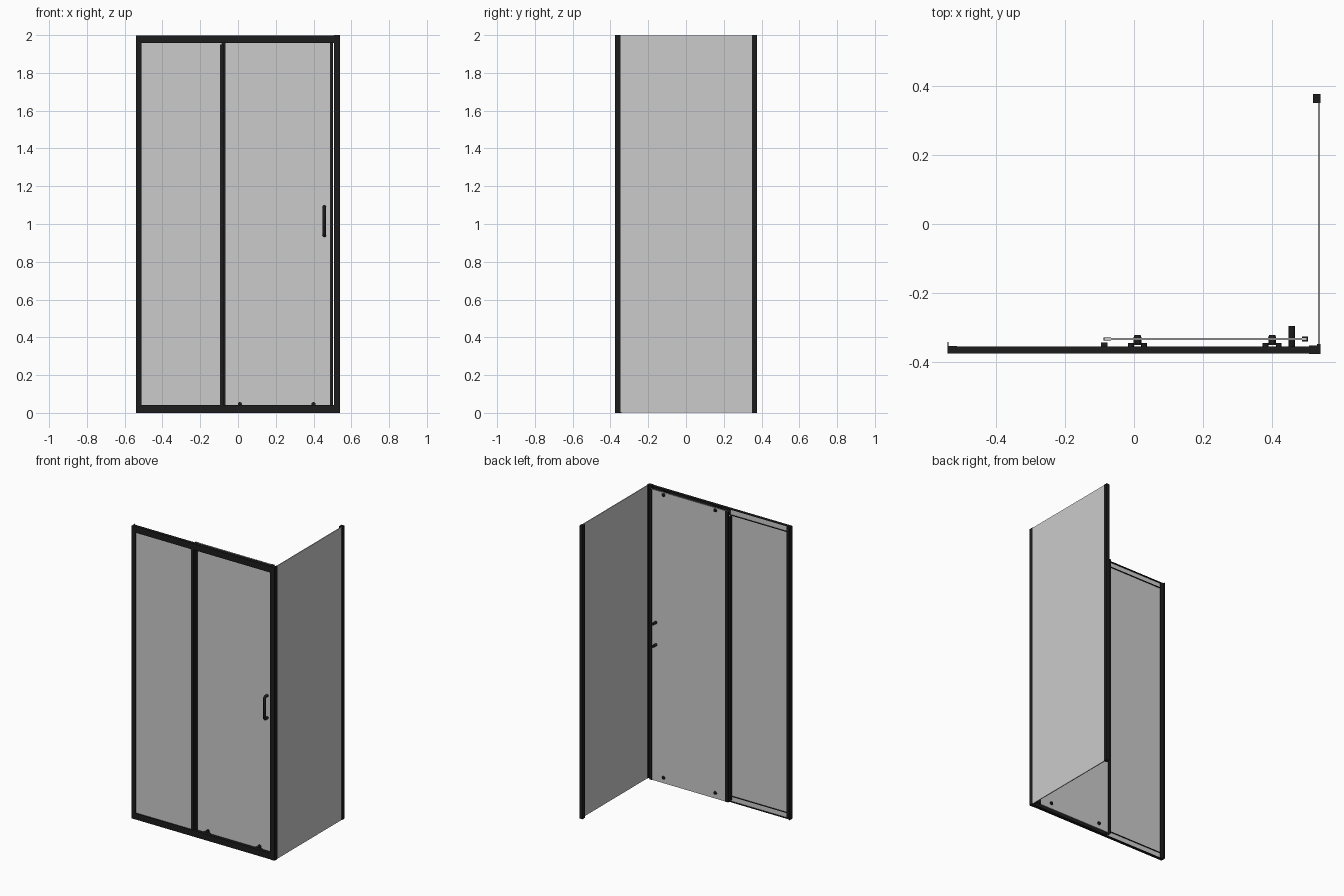
import bpy, bmesh, math
from mathutils import Vector, Matrix

if "Cube" in bpy.data.objects:
    bpy.data.objects.remove(bpy.data.objects["Cube"])

black = bpy.data.materials.new("black_frame")
black.diffuse_color = (0.012, 0.012, 0.012, 1)
black.use_nodes = True
black.node_tree.nodes["Principled BSDF"].inputs["Base Color"].default_value = black.diffuse_color


def finish(name, bm, mat=None):
    bmesh.ops.recalc_face_normals(bm, faces=bm.faces)
    me = bpy.data.meshes.new(name)
    bm.to_mesh(me)
    bm.free()
    ob = bpy.data.objects.new(name, me)
    bpy.context.collection.objects.link(ob)
    if mat:
        me.materials.append(mat)
    return ob


def box(name, x, y, z, mat=black):
    bm = bmesh.new()
    bmesh.ops.create_cube(bm, size=1)
    for v in bm.verts:
        v.co = Vector([(a + b) / 2 + c * (b - a) for (a, b), c in zip((x, y, z), v.co)])
    return finish(name, bm, mat)


def extrude(name, pts, direction):
    bm = bmesh.new()
    f = bm.faces.new([bm.verts.new(p) for p in pts])
    r = bmesh.ops.extrude_face_region(bm, geom=[f])
    bmesh.ops.translate(bm, vec=direction,
                        verts=[e for e in r["geom"] if isinstance(e, bmesh.types.BMVert)])
    bm.faces.ensure_lookup_table()
    return finish(name, bm, black)


def cylinder(name, x, z, y0, y1, r, r2=None):
    bm = bmesh.new()
    bmesh.ops.create_cone(bm, cap_ends=True, segments=24, radius1=r,
                          radius2=r if r2 is None else r2, depth=y1 - y0)
    bmesh.ops.transform(bm, verts=bm.verts,
                        matrix=Matrix.Translation((x, (y0 + y1) / 2, z)) @ Matrix.Rotation(-math.pi / 2, 4, "X"))
    ob = finish(name, bm, black)
    for p in ob.data.polygons:
        p.use_smooth = len(p.vertices) == 4
    return ob


# Glass panes: fixed front, sliding door, side
box("fixed_glass", (-0.535, -0.085), (-0.367, -0.361), (0.005, 1.993), None)
box("door_glass", (-0.085, 0.5), (-0.336, -0.330), (0.008, 1.992), None)
box("side_glass", (0.532, 0.538), (-0.36, 0.36), (0.001, 1.999), None)

# Top and bottom rails: channels open towards the inside
for name, z0 in (("bottom_rail", 0.0), ("top_rail", 1.957)):
    z1, t = z0 + 0.042, 0.003
    prof = [(-0.375, z0), (-0.354, z0), (-0.354, z0 + t), (-0.375 + t, z0 + t),
            (-0.375 + t, z1 - t), (-0.354, z1 - t), (-0.354, z1), (-0.375, z1)]
    extrude(name, [(-0.538, y, z) for y, z in prof], (1.06, 0, 0))

# Left wall channel with a thin wall flange
left = [(-0.54, -0.375), (-0.512, -0.375), (-0.512, -0.371), (-0.537, -0.371),
        (-0.537, -0.357), (-0.512, -0.357), (-0.512, -0.353), (-0.537, -0.353),
        (-0.537, -0.342), (-0.54, -0.342)]
extrude("left_wall_profile", [(x, y, 0) for x, y in left], (0, 0, 1.998))

# Corner post, L-shaped with a rebate for the side glass
corner = [(0.507, -0.377), (0.54, -0.377), (0.54, -0.347), (0.53, -0.347),
          (0.53, -0.352), (0.507, -0.352)]
extrude("corner_post", [(x, y, 0) for x, y in corner], (0, 0, 2))

# Rear wall profile holding the side glass
box("rear_wall_profile", (0.518, 0.54), (0.35, 0.377), (0, 2))

# Meeting stile on the fixed glass, and seals on the door edges
box("fixed_stile", (-0.095, -0.076), (-0.371, -0.343), (0.015, 1.95))
box("door_left_seal", (-0.088, -0.066), (-0.338, -0.328), (0.008, 1.992))
box("door_magnet_strip", (0.487, 0.504), (-0.34, -0.326), (0.008, 1.992))

# Rollers at the four door corners: knob, carrier and two small wheels
for x in (0.01, 0.4):
    for level, z, up in (("top", 1.975, 1), ("bottom", 0.046, -1)):
        n = level + ("_left" if x < 0.2 else "_right")
        cylinder(n + "_roller_knob", x, z, -0.336, -0.322, 0.014, 0.009)
        cylinder(n + "_roller_collar", x, z, -0.348, -0.336, 0.011)
        box(n + "_roller_carrier", (x - 0.022, x + 0.022), (-0.35, -0.344),
            sorted((z + up * 0.004, z + up * 0.016)))
        for s in (-1, 1):
            cylinder(n + "_roller_wheel", x + s * 0.019, z + up * 0.013, -0.356, -0.344, 0.0085)

# Door handle: bar outside, posts through the glass
path = [(-0.295, 0.939), (-0.36, 0.939), (-0.366, 0.945),
        (-0.366, 1.085), (-0.36, 1.091), (-0.295, 1.091)]
cu = bpy.data.curves.new("door_handle", "CURVE")
cu.dimensions = "3D"
cu.bevel_depth = 0.009
cu.bevel_resolution = 4
cu.use_fill_caps = True
sp = cu.splines.new("POLY")
sp.points.add(len(path) - 1)
for p, (y, z) in zip(sp.points, path):
    p.co = (0.457, y, z, 1)
cu.materials.append(black)
bpy.context.collection.objects.link(bpy.data.objects.new("door_handle", cu))
